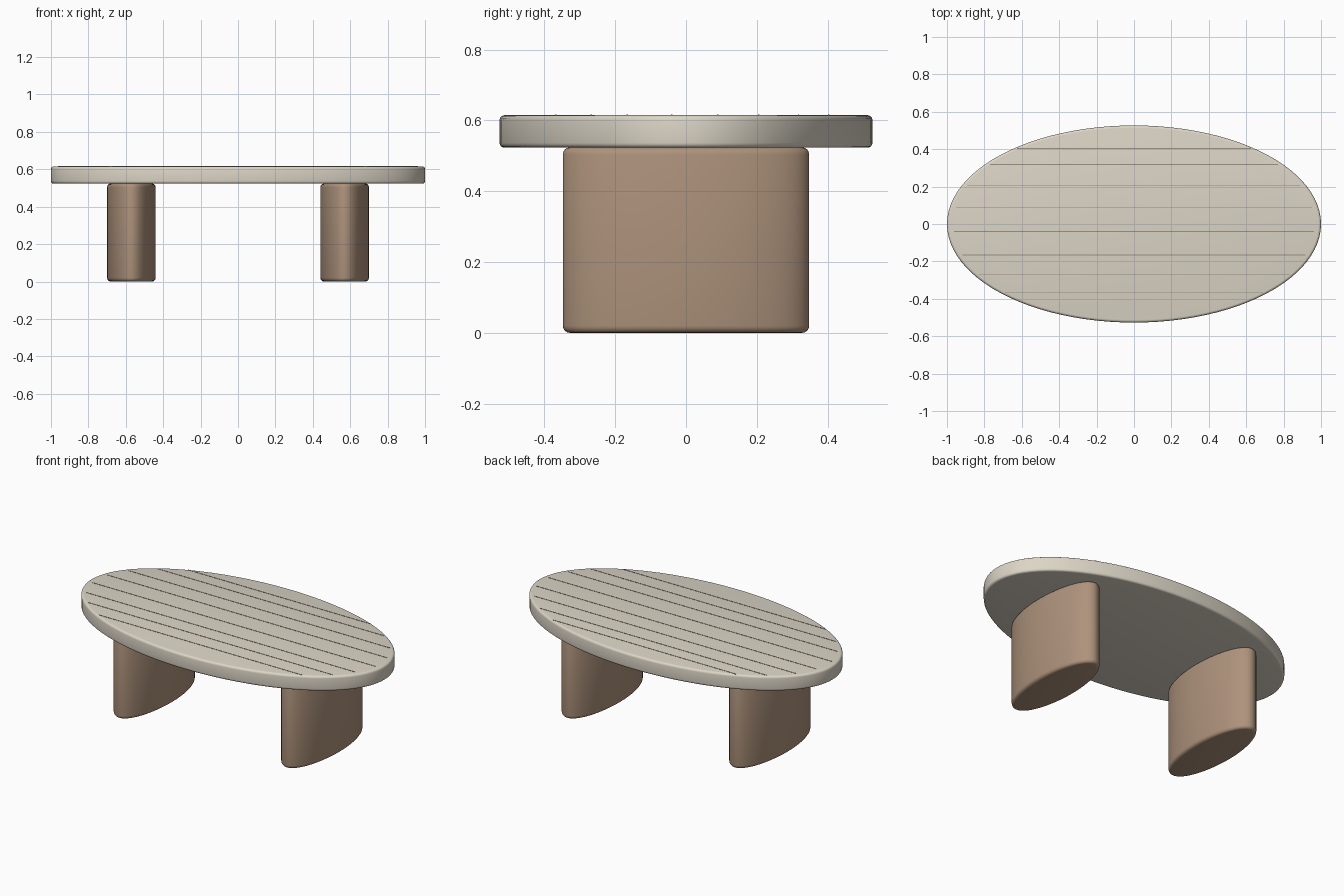
import bpy, bmesh, math

if "Cube" in bpy.data.objects:
    bpy.data.objects.remove(bpy.data.objects["Cube"])

SEG = 96


def material(name, rgb):
    m = bpy.data.materials.new(name)
    m.diffuse_color = (*rgb, 1)
    m.use_nodes = True
    m.node_tree.nodes["Principled BSDF"].inputs["Base Color"].default_value = m.diffuse_color
    return m


def finish(bm, name, mat):
    bmesh.ops.recalc_face_normals(bm, faces=bm.faces)
    me = bpy.data.meshes.new(name)
    bm.to_mesh(me)
    bm.free()
    me.materials.append(mat)
    ob = bpy.data.objects.new(name, me)
    bpy.context.collection.objects.link(ob)
    return ob


def rounded_ellipse(name, cx, rx, ry, z0, z1, r, mat):
    """Elliptical slab with rounded top and bottom rims."""
    steps = 4
    arc = [(r * (1 - math.sin(t)), r * (1 - math.cos(t)))
           for t in (i * math.pi / 2 / steps for i in range(steps + 1))]
    profile = [(d, z0 + h) for d, h in arc] + [(d, z1 - h) for d, h in reversed(arc)]
    bm = bmesh.new()
    rings = []
    for inset, z in profile:
        rings.append([bm.verts.new((cx + (rx - inset) * math.cos(a),
                                    (ry - inset) * math.sin(a), z))
                      for a in (2 * math.pi * i / SEG for i in range(SEG))])
    for lo, hi in zip(rings, rings[1:]):
        for i in range(SEG):
            j = (i + 1) % SEG
            bm.faces.new((lo[i], lo[j], hi[j], hi[i]))
    bm.faces.new(rings[0][::-1])
    bm.faces.new(rings[-1])
    ob = finish(bm, name, mat)
    bpy.ops.object.select_all(action='DESELECT')
    ob.select_set(True)
    bpy.context.view_layer.objects.active = ob
    bpy.ops.object.shade_smooth_by_angle(angle=math.radians(35))
    return ob


stone = material("pale_travertine", (0.72, 0.67, 0.57))
wood = material("dark_wood", (0.42, 0.29, 0.20))
vein = material("vein", (0.33, 0.29, 0.23))

# Oval top
RX, RY, TOP = 1.0, 0.527, 0.615
rounded_ellipse("table_top", 0, RX, RY, 0.523, TOP, 0.014, stone)

# Two oval column legs
for side, x in (("left", -0.57), ("right", 0.57)):
    rounded_ellipse(side + "_leg", x, 0.13, 0.348, 0, 0.524, 0.02, wood)

# Thin grain lines across the top
for n, y in enumerate((-0.368, -0.268, -0.166, -0.04, 0.09, 0.205, 0.318, 0.403)):
    half = 0.965 * RX * math.sqrt(1 - (y / RY) ** 2)
    bm = bmesh.new()
    bmesh.ops.create_cube(bm, size=1)
    for v in bm.verts:
        v.co = (v.co.x * 2 * half, y + v.co.y * 0.004, TOP + v.co.z * 0.003)
    finish(bm, f"grain_line_{n + 1}", vein)
